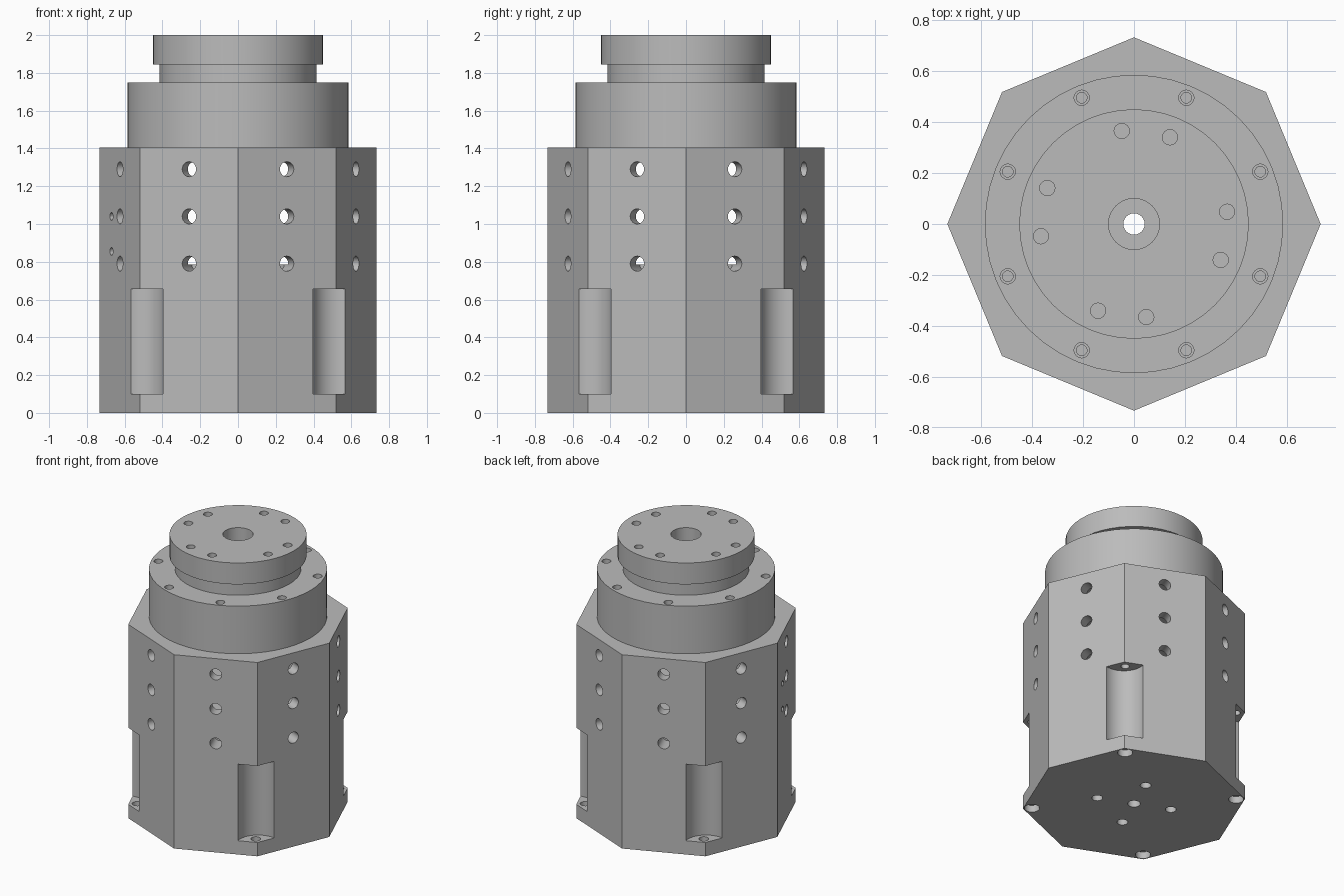
import bpy, bmesh, math
from mathutils import Matrix, Vector

cube = bpy.data.objects.get("Cube")
if cube:
    bpy.data.objects.remove(cube, do_unlink=True)

metal = bpy.data.materials.new("brushed_grey")
metal.use_nodes = True
GREY = (0.5, 0.5, 0.5, 1)
metal.diffuse_color = GREY
metal.node_tree.nodes["Principled BSDF"].inputs["Base Color"].default_value = GREY


def polar(radius, angle, z=0):
    a = math.radians(angle)
    return Vector((radius * math.cos(a), radius * math.sin(a), z))


def add_rod(bm, start, end, radius, sides=16):
    """Closed cylinder between two points; its first vertex lies on +x when upright."""
    axis = end - start
    turn = axis.to_track_quat('Z', 'Y').to_matrix().to_4x4()
    if axis.x == 0 and axis.y == 0:
        turn = Matrix.Identity(4)
    low, high = [], []
    for i in range(sides):
        p = turn @ polar(radius, 360 * i / sides)
        low.append(bm.verts.new(start + p))
        high.append(bm.verts.new(end + p))
    bm.faces.new(low[::-1])
    bm.faces.new(high)
    for i in range(sides):
        j = (i + 1) % sides
        bm.faces.new((low[i], low[j], high[j], high[i]))


def make(name, rods):
    bm = bmesh.new()
    for rod in rods:
        add_rod(bm, *rod)
    bmesh.ops.recalc_face_normals(bm, faces=bm.faces)
    mesh = bpy.data.meshes.new(name)
    bm.to_mesh(mesh)
    bm.free()
    mesh.materials.append(metal)
    obj = bpy.data.objects.new(name, mesh)
    bpy.context.collection.objects.link(obj)
    return obj


def drill(obj, rods):
    """Cut a set of separate rods out of an object."""
    cutter = make("cutter", rods)
    cutter.hide_render = True
    mod = obj.modifiers.new("cut", 'BOOLEAN')
    mod.object = cutter
    mod.operation = 'DIFFERENCE'
    mod.solver = 'EXACT'
    graph = bpy.context.evaluated_depsgraph_get()
    result = bpy.data.meshes.new_from_object(obj.evaluated_get(graph))
    obj.modifiers.clear()
    obj.data = result
    bpy.data.objects.remove(cutter, do_unlink=True)


def upright(radius, z0, z1, at=0, angle=0, sides=16):
    return (polar(at, angle, z0), polar(at, angle, z1), radius, sides)


def ring(angles, at, radius, z0, z1, sides=16):
    return [upright(radius, z0, z1, at, a, sides) for a in angles]


CORNERS = [45 + 90 * i for i in range(4)]
FACES = [22.5 + 45 * i for i in range(8)]
QUARTERS = [67.5 + 90 * i for i in range(4)]
APOTHEM = 0.732 * math.cos(math.radians(22.5))

# Octagonal housing with its hollow upper chamber
housing = make("housing", [upright(0.732, 0, 1.405, sides=8)])
drill(housing, [upright(0.6, 0.785, 1.37, sides=48)])

# Rounded corner pockets, with bolt holes above and below
drill(housing, ring(CORNERS, 0.758, 0.143, 0.1, 0.655, 40))
drill(housing, ring(CORNERS, 0.673, 0.033, -0.05, 0.2))
drill(housing, ring(CORNERS, 0.673, 0.05, -0.05, 0.05))
drill(housing, ring(CORNERS, 0.673, 0.028, 0.6, 0.75))

# Three ports on every side
drill(housing, [(polar(APOTHEM - 0.13, a, z), polar(APOTHEM + 0.1, a, z), 0.04, 20)
                for a in FACES for z in (0.79, 1.04, 1.29)])

# Two cable holes on one side
out = polar(1, 202.5)
spot = Vector((-0.67, -0.15, 0))
drill(housing, [(spot - out * 0.13 + Vector((0, 0, z)), spot + out * 0.1 + Vector((0, 0, z)), 0.021, 12)
                for z in (0.855, 1.04)])

# Base mounting holes and the central bore
drill(housing, ring(QUARTERS, 0.253, 0.036, -0.05, 0.2))
drill(housing, [upright(0.042, -0.05, 1.5, sides=24)])

# Round flange with counterbored bolts
flange = make("flange", [upright(0.585, 1.405, 1.75, sides=48)])
drill(flange, [upright(0.042, 1.3, 1.85, sides=24)])
drill(flange, ring(FACES, 0.536, 0.03, 1.7, 1.8))
drill(flange, ring(FACES, 0.536, 0.021, 1.6, 1.72))

# Neck and output plate
neck = make("neck", [upright(0.415, 1.75, 1.845, sides=48)])
output_plate = make("output_plate", [upright(0.45, 1.845, 2.0, sides=48)])
for part in (neck, output_plate):
    drill(part, [upright(0.1, 1.7, 2.1, sides=32)])
drill(output_plate, ring(QUARTERS + [a + 30 for a in QUARTERS], 0.368, 0.03, 1.89, 2.1))

# Smooth the round walls, keep the edges crisp
bpy.ops.object.select_all(action='DESELECT')
for part in (housing, flange, neck, output_plate):
    part.select_set(True)
    bpy.context.view_layer.objects.active = part
bpy.ops.object.shade_smooth_by_angle(angle=math.radians(30))
